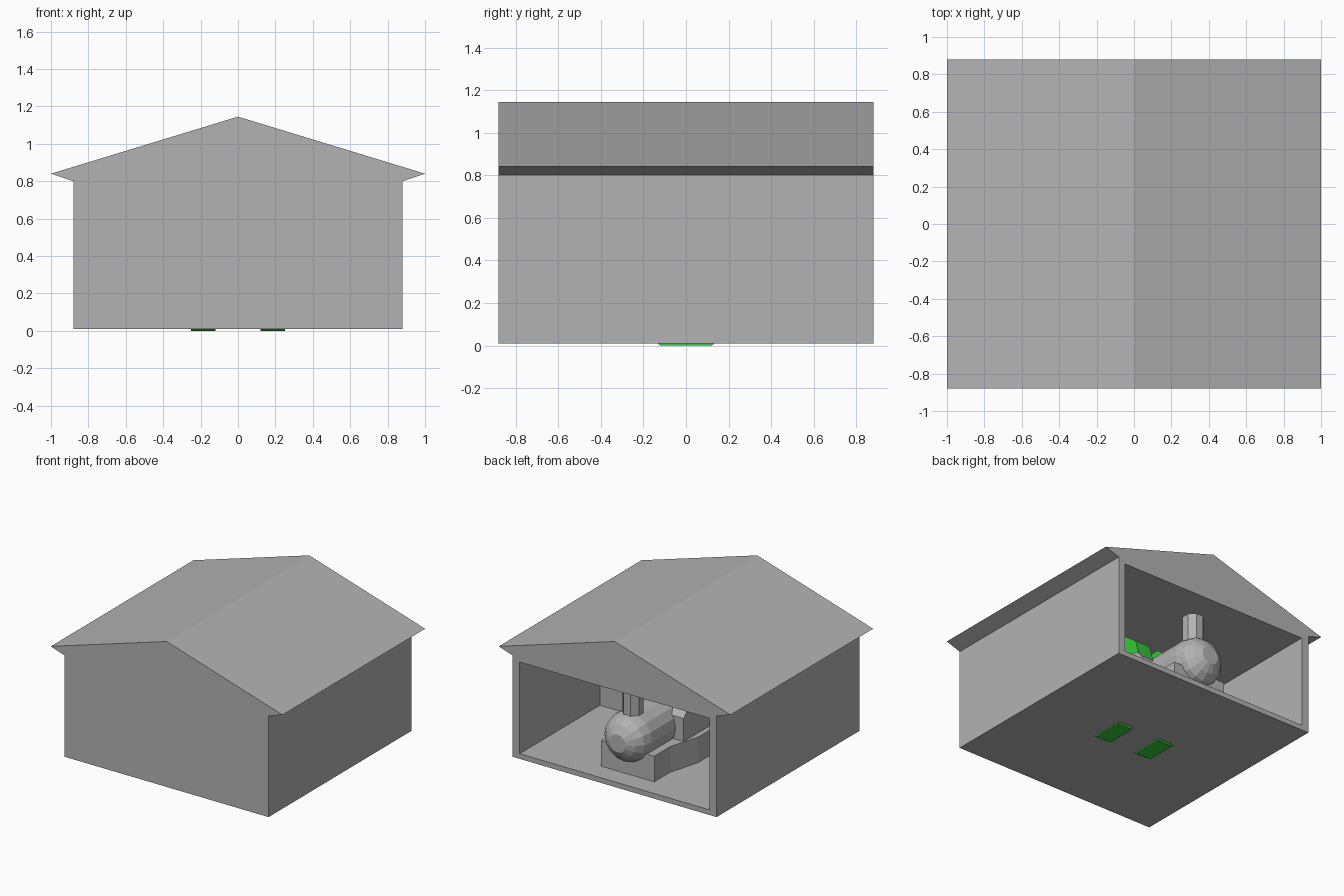
import bpy, bmesh, math
from mathutils import Matrix, Vector

if "Cube" in bpy.data.objects:
    bpy.data.objects.remove(bpy.data.objects["Cube"])


def material(name, rgb):
    m = bpy.data.materials.new(name)
    m.diffuse_color = (*rgb, 1)
    m.use_nodes = True
    m.node_tree.nodes["Principled BSDF"].inputs["Base Color"].default_value = m.diffuse_color
    return m


GREY = material("plain grey", (0.45, 0.45, 0.45))
GREEN = material("wheel green", (0.04, 0.58, 0.04))


def prism(name, points, direction, mat):
    """Extrude a flat outline of 3D points along a direction."""
    bm = bmesh.new()
    face = bm.faces.new([bm.verts.new(p) for p in points])
    new = bmesh.ops.extrude_face_region(bm, geom=[face])["geom"]
    verts = [g for g in new if isinstance(g, bmesh.types.BMVert)]
    bmesh.ops.translate(bm, vec=Vector(direction), verts=verts)
    bmesh.ops.recalc_face_normals(bm, faces=bm.faces)
    me = bpy.data.meshes.new(name)
    bm.to_mesh(me)
    bm.free()
    me.materials.append(mat)
    ob = bpy.data.objects.new(name, me)
    bpy.context.collection.objects.link(ob)
    return ob


def box(name, x, y, z, mat):
    pts = [(x[0], y[0], z[0]), (x[1], y[0], z[0]), (x[1], y[1], z[0]), (x[0], y[1], z[0])]
    return prism(name, pts, (0, 0, z[1] - z[0]), mat)


def mirrored(half):
    return half + [(-x, v) for x, v in reversed(half) if x]


# shed: gabled outline with a room cut in from the back
outline = [(0, 1.145), (1, 0.84), (0.88, 0.80), (0.88, 0.01)]
outline = outline + [(-x, z) for x, z in reversed(outline[1:])]
shed = prism("shed", [(x, -0.88, z) for x, z in outline], (0, 1.76, 0), GREY)
room = box("room_cutter", (-0.82, 0.82), (-0.11, 1.0), (0.05, 0.765), GREY)
room.hide_render = True
room.hide_set(True)
cut = shed.modifiers.new("room", "BOOLEAN")
cut.operation = "DIFFERENCE"
cut.solver = "EXACT"
cut.object = room

# engine base, widening away from the opening
plan = mirrored([(0.23, 0.72), (0.23, 0.52), (0.30, 0.28), (0.30, -0.10)])
prism("engine_base", [(x, y, 0.045) for x, y in plan], (0, 0, 0.205), GREY)

# rear body that covers the wheels
side = [(-0.10, 0.25), (0.40, 0.25), (0.40, 0.43), (0.34, 0.49), (-0.10, 0.49)]
prism("rear_body", [(-0.26, y, z) for y, z in side], (0.52, 0, 0), GREY)

# boiler: turned profile with a domed end
bm = bmesh.new()
rings = [(-0.10, 0.19), (0.69, 0.19), (0.76, 0.172), (0.81, 0.13), (0.845, 0.07)]
verts = [bm.verts.new((r, y, 0)) for y, r in rings]
edges = [bm.edges.new(p) for p in zip(verts, verts[1:])]
bmesh.ops.spin(bm, geom=verts + edges, cent=(0, 0, 0), axis=(0, 1, 0),
               angle=math.tau, steps=16)
bmesh.ops.remove_doubles(bm, verts=bm.verts, dist=1e-4)
bmesh.ops.holes_fill(bm, edges=[e for e in bm.edges if e.is_boundary], sides=0)
bmesh.ops.recalc_face_normals(bm, faces=bm.faces)
bmesh.ops.translate(bm, vec=(0, 0, 0.335), verts=bm.verts)
me = bpy.data.meshes.new("boiler")
bm.to_mesh(me)
bm.free()
me.materials.append(GREY)
bpy.context.collection.objects.link(bpy.data.objects.new("boiler", me))

# chimney
ring = [(0.078 * math.cos(a), 0.655 + 0.078 * math.sin(a), 0.45)
        for a in (math.tau * (i + 0.5) / 8 for i in range(8))]
prism("chimney", ring, (0, 0, 0.27), GREY)

# large ten-sided wheels, just showing under the floor
R = 0.388
apothem = R * math.cos(math.pi / 10)
for name, x in (("left_wheel", -0.25), ("right_wheel", 0.12)):
    ring = [(x, R * math.sin(a), apothem - R * math.cos(a))
            for a in (math.tau * (i + 0.5) / 10 for i in range(10))]
    prism(name, ring, (0.13, 0, 0), GREEN)
